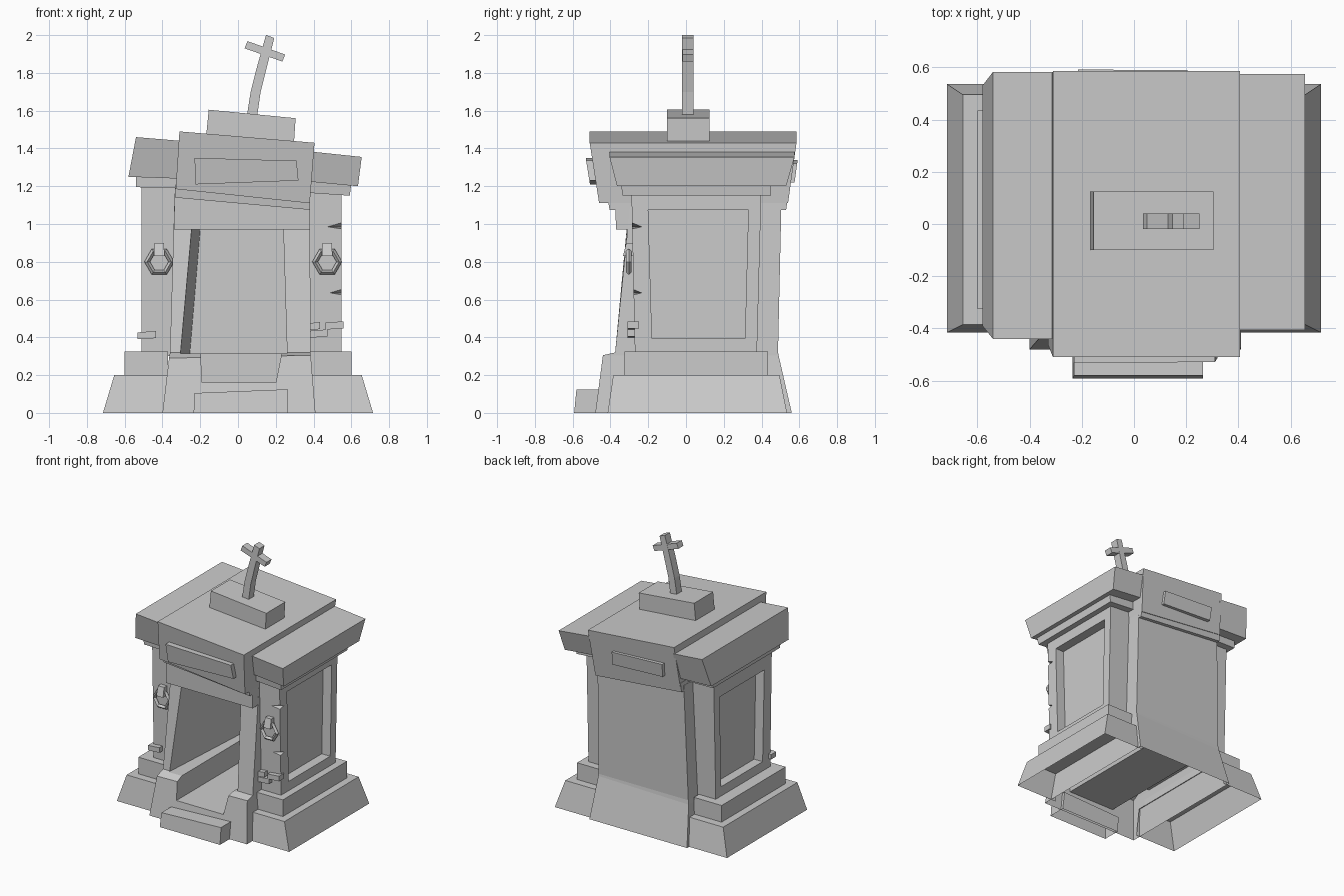
import bpy, bmesh, math

if "Cube" in bpy.data.objects:
    bpy.data.objects.remove(bpy.data.objects["Cube"])


def make(name, verts, faces):
    me = bpy.data.meshes.new(name)
    me.from_pydata(verts, [], faces)
    bm = bmesh.new()
    bm.from_mesh(me)
    bmesh.ops.recalc_face_normals(bm, faces=bm.faces)
    bm.to_mesh(me)
    bm.free()
    ob = bpy.data.objects.new(name, me)
    bpy.context.collection.objects.link(ob)
    return ob


def loft(name, *rings):
    """Stack of rectangles: (x0, x1, y0, y1, z at left, z at right)."""
    v, f = [], []
    for x0, x1, y0, y1, zl, zr in rings:
        v += [(x0, y0, zl), (x1, y0, zr), (x1, y1, zr), (x0, y1, zl)]
    for r in range(len(rings) - 1):
        for i in range(4):
            a, b = r * 4 + i, r * 4 + (i + 1) % 4
            f.append((a, b, b + 4, a + 4))
    n = len(v)
    f += [(3, 2, 1, 0), (n - 4, n - 3, n - 2, n - 1)]
    return make(name, v, f)


def prism(name, pts, y0, y1, lean=0):
    """Front-view (x, z) outline extruded along y, optionally leaning in y with height."""
    n, zm = len(pts), sum(p[1] for p in pts) / len(pts)
    v = [(x, y + lean * (z - zm), z) for y in (y0, y1) for x, z in pts]
    f = [tuple(range(n)), tuple(range(2 * n - 1, n - 1, -1))]
    f += [(i, (i + 1) % n, n + (i + 1) % n, n + i) for i in range(n)]
    return make(name, v, f)


def cut(ob, cutter):
    m = ob.modifiers.new("cut", 'BOOLEAN')
    m.operation, m.solver, m.object = 'DIFFERENCE', 'EXACT', cutter
    bpy.context.view_layer.objects.active = ob
    bpy.ops.object.modifier_apply(modifier=m.name)
    bpy.data.objects.remove(cutter)


def drop_faces(ob, test):
    """Delete hidden faces, leaving an open shell."""
    bm = bmesh.new()
    bm.from_mesh(ob.data)
    bmesh.ops.delete(bm, geom=[f for f in bm.faces if test(f)], context='FACES')
    bm.to_mesh(ob.data)
    bm.free()


def is_bottom(f):
    return max(v.co.z for v in f.verts) < .001


# Central body: flared base, leaning walls
body = loft("central_body",
            (-.40, .41, -.48, .56, 0, 0),
            (-.365, .385, -.44, .49, .29, .305),
            (-.36, .385, -.375, .487, .32, .32),
            (-.335, .38, -.295, .505, 1.18, 1.11))
# Doorway with chamber, floor channel, open underside
door = loft("door_cutter", (-.325, .26, -.7, .42, .315, .315),
            (-.27, .24, -.7, .42, .97, .97))
for v in door.data.vertices:
    if v.co.x < 0 and v.co.y > 0:
        v.co.x += .07
cut(body, door)
cut(body, loft("channel_cutter", (-.19, .20, -.7, .41, .16, .16),
               (-.20, .24, -.7, .41, .36, .36)))
drop_faces(body, is_bottom)

# Lintel, cornice, central roof, front step
loft("lintel", (-.34, .38, -.37, -.26, .97, .97), (-.335, .38, -.375, -.2, 1.16, 1.1))
loft("cornice", (-.335, .38, -.405, .53, 1.14, 1.075), (-.332, .38, -.415, .54, 1.21, 1.14))
loft("central_roof", (-.33, .38, -.46, .54, 1.185, 1.11), (-.31, .405, -.51, .585, 1.49, 1.43))
drop_faces(loft("front_step", (-.235, .265, -.592, -.46, 0, 0),
                (-.23, .265, -.58, -.44, .105, .125)), is_bottom)

# Plaques following the slope of the roof faces
prism("front_plaque", [(-.225, 1.21), (.32, 1.23), (.31, 1.335), (-.23, 1.35)], -.52, -.44, -.16)
prism("back_plaque", [(-.21, 1.24), (.21, 1.22), (.205, 1.32), (-.215, 1.34)], .53, .583, .14)

# Side wings: plinth, step and wall
for side, s, w in (("left", -1, .51), ("right", 1, .547)):
    def wing(name, *rings):
        return loft(side + "_" + name, *[
            (min(s * a, s * b), max(s * a, s * b), *rest) for a, b, *rest in rings])
    plinth = wing("plinth", (.37, .715, -.415, .535, 0, 0), (.37, .655, -.385, .495, .2, .2))
    drop_faces(plinth, lambda f: is_bottom(f) or all(abs(v.co.x) < .38 for v in f.verts))
    step = wing("base_step", (.37, .6, -.325, .435, .2, .2), (.37, .6, -.325, .435, .325, .325))
    drop_faces(step, lambda f: max(v.co.z for v in f.verts) < .21)
    wall = wing("wing_wall", (.33, w, -.27, .375, .3, .3), (.33, w, -.29, .40, 1.22, 1.22))
    # Recessed side panel
    cut(wall, wing("panel_cutter", (w - .07, .8, -.18, .312, .395, .395),
                   (w - .07, .8, -.2, .33, 1.075, 1.075)))
    # Cracks in the right front corner
    if s > 0:
        for z in (.985, .635):
            cut(wall, make("crack_cutter",
                           [(.44, -.31, z), (.58, -.21, z),
                            (.57, -.315, z + .04), (.57, -.315, z - .02)],
                           [(0, 1, 2), (0, 3, 1), (0, 2, 3), (1, 3, 2)]))

# Wing trims and tilted roof slabs
loft("left_trim", (-.54, -.3, -.345, .45, 1.195, 1.19), (-.54, -.3, -.35, .455, 1.27, 1.26))
loft("right_trim", (.3, .592, -.335, .45, 1.17, 1.15), (.3, .6, -.345, .45, 1.25, 1.215))
loft("left_roof", (-.58, -.3, -.39, .53, 1.25, 1.24), (-.54, -.3, -.44, .582, 1.46, 1.44))
loft("right_roof", (.37, .635, -.365, .53, 1.225, 1.2), (.37, .655, -.405, .575, 1.385, 1.355))

# Roof cap and bent cross
prism("roof_cap", [(-.17, 1.45), (.295, 1.41), (.305, 1.56), (-.155, 1.605)], -.1, .125)
prism("cross_shaft", [(.045, 1.56), (.1, 1.56), (.12, 1.7), (.15, 1.82), (.192, 1.985),
                      (.148, 2.0), (.1, 1.83), (.067, 1.7)], -.02, .04)
prism("cross_arm", [(.035, 1.93), (.235, 1.86), (.25, 1.897), (.05, 1.968)], -.0195, .0395)

# Hexagonal ring handles with hanging tabs
for side, x in (("left", -.417), ("right", .472)):
    bpy.ops.mesh.primitive_torus_add(major_segments=6, minor_segments=4, major_radius=.064,
                                     minor_radius=.015, location=(x, -.303, .8),
                                     rotation=(math.pi / 2, 0, 0))
    bpy.context.object.name = side + "_ring"
    prism(side + "_ring_tab", [(x - .028, .83), (x + .028, .83), (x + .025, .9), (x - .025, .9)],
          -.325, -.26, .25)

# Loose bricks on the front walls
for i, (x, z) in enumerate(((-.483, .412), (.425, .42), (.51, .463), (.405, .46))):
    w = .03 if i == 3 else .048
    prism("brick", [(x - w, z - .022), (x + w, z - .016), (x + w, z + .022), (x - w, z + .014)],
          -.31, -.25)
